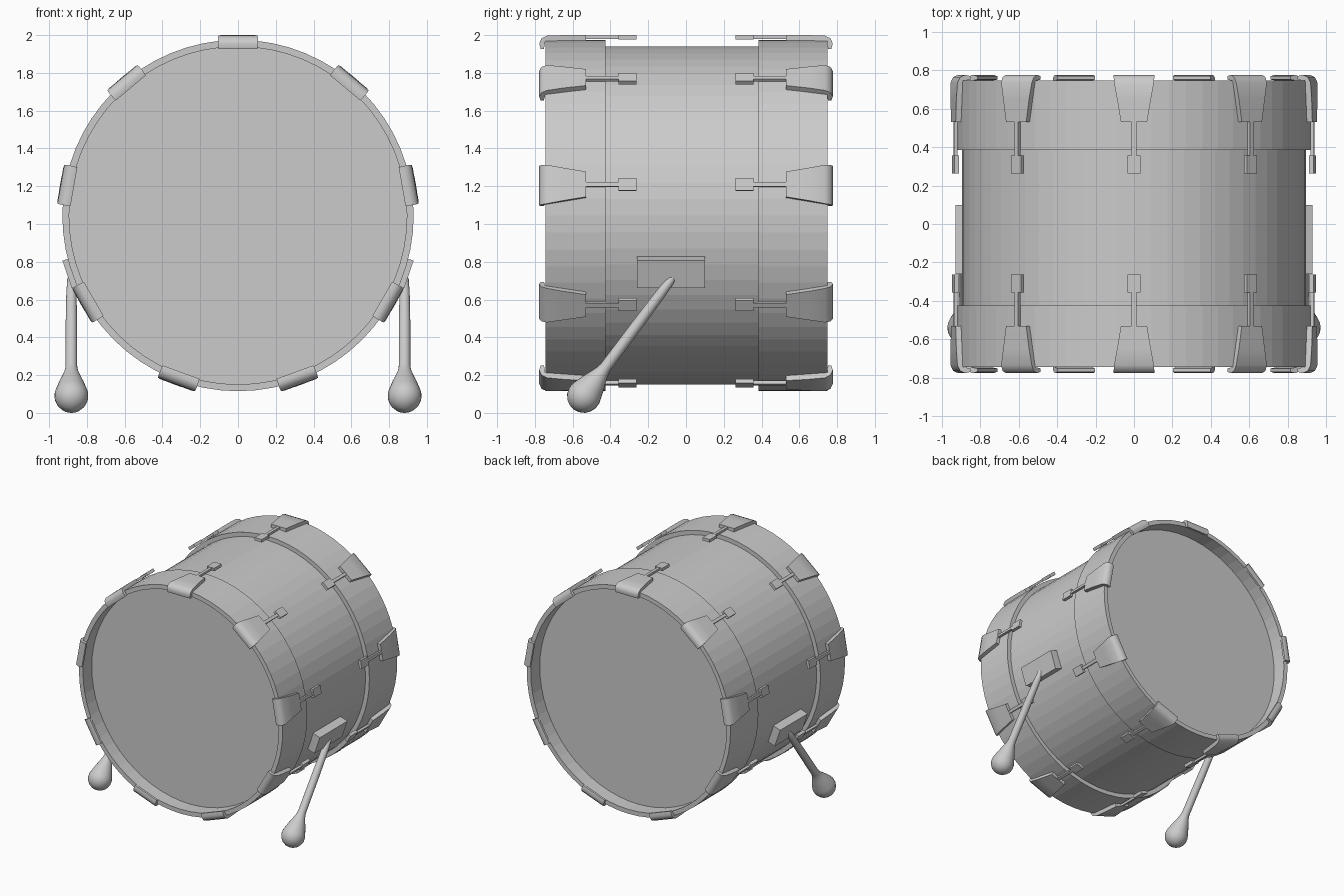
import bpy, bmesh, math
from mathutils import Matrix, Vector

if "Cube" in bpy.data.objects:
    bpy.data.objects.remove(bpy.data.objects["Cube"])

CZ = 1.045      # height of the drum axis
SIDES = 64


def add(name, bm, smooth=False, matrix=None):
    bmesh.ops.recalc_face_normals(bm, faces=bm.faces)
    me = bpy.data.meshes.new(name)
    bm.to_mesh(me)
    bm.free()
    ob = bpy.data.objects.new(name, me)
    bpy.context.collection.objects.link(ob)
    if matrix is not None:
        ob.matrix_world = matrix
    if smooth:
        bpy.ops.object.select_all(action='DESELECT')
        ob.select_set(True)
        bpy.context.view_layer.objects.active = ob
        bpy.ops.object.shade_smooth_by_angle(angle=math.radians(50))
    return ob


def lathe(profile, n, closed=False):
    """Turn (radius, height) points around z; open ends are capped."""
    bm = bmesh.new()
    rings = [[bm.verts.new((r * math.cos(a), r * math.sin(a), h))
              for a in (2 * math.pi * i / n for i in range(n))] for r, h in profile]
    pairs = list(zip(rings, rings[1:]))
    if closed:
        pairs.append((rings[-1], rings[0]))
    for a, b in pairs:
        for i in range(n):
            j = (i + 1) % n
            bm.faces.new((a[i], a[j], b[j], b[i]))
    if not closed:
        bm.faces.new(rings[0])
        bm.faces.new(rings[-1])
    return bm


def box(bm, centre, size):
    m = Matrix.Translation(centre) @ Matrix.Diagonal((*size, 1))
    bmesh.ops.create_cube(bm, size=1, matrix=m)


# Shell with recessed heads, and the two hoops (z of the lathe becomes -y)
axis = Matrix.Translation((0, 0, CZ)) @ Matrix.Rotation(math.pi / 2, 4, 'X')
add("shell", lathe([(0.895, -0.63), (0.895, 0.63)], SIDES), matrix=axis)
for name, y0, y1 in (("front_hoop", -0.745, -0.425), ("back_hoop", 0.385, 0.748)):
    add(name, lathe([(0.93, -y0), (0.93, -y1), (0.894, -y1), (0.894, -y0)], SIDES, True),
        matrix=axis)

# Claw side profile: (distance from middle, radius, half width)
CLAW = [(0.53, 0.955, 0.068), (0.65, 0.955, 0.088), (0.735, 0.952, 0.104),
        (0.765, 0.938, 0.106), (0.777, 0.91, 0.106), (0.77, 0.882, 0.104),
        (0.752, 0.882, 0.104), (0.745, 0.922, 0.104), (0.65, 0.922, 0.088),
        (0.53, 0.922, 0.068)]


def claw(s):
    bm = bmesh.new()
    left = [bm.verts.new((-w, s * y, r)) for y, r, w in CLAW]
    right = [bm.verts.new((w, s * y, r)) for y, r, w in CLAW]
    n = len(CLAW)
    for i in range(n):
        j = (i + 1) % n
        bm.faces.new((left[i], left[j], right[j], right[i]))
    # side walls as quads between outer and inner line
    for side in (left, right):
        for i in range(n // 2 - 1):
            bm.faces.new((side[i], side[i + 1], side[n - 2 - i], side[n - 1 - i]))
    return bm


def tension_rod(s):
    bm = bmesh.new()
    box(bm, (0, s * 0.44, 0.944), (0.024, 0.2, 0.018))
    box(bm, (0, s * 0.31, 0.944), (0.066, 0.095, 0.024))
    return bm


# Nine claws and tension rods around each hoop
for side, s in (("front", -1), ("back", 1)):
    for k in range(9):
        m = Matrix.Translation((0, 0, CZ)) @ Matrix.Rotation(math.radians(40 * k), 4, 'Y')
        add(f"{side}_claw_{k}", claw(s), True, m)
        add(f"{side}_tension_rod_{k}", tension_rod(s), False, m)

# Leg brackets and spur legs with teardrop feet
LEG = [(0.09 * math.sin(a), -0.09 * math.cos(a))
       for a in (math.radians(d) for d in (2, 20, 40, 60, 80, 100, 115))]
LEG += [(0.066, 0.085), (0.05, 0.125), (0.037, 0.16), (0.031, 0.19),
        (0.03, 0.5), (0.027, 0.68), (0.022, 0.77), (0.01, 0.8)]
for side, s in (("right", 1), ("left", -1)):
    bm = bmesh.new()
    box(bm, (0.922, -0.08, 0), (0.07, 0.36, 0.153))
    for v in bm.verts:
        v.co = Matrix.Rotation(math.radians(19), 3, 'Y') @ v.co
        v.co.x *= s
    add(f"{side}_leg_bracket", bm, matrix=Matrix.Translation((0, 0, CZ)))
    turn = Vector((0, 0.6, 0.8)).to_track_quat('Z', 'Y').to_matrix().to_4x4()
    add(f"{side}_leg", lathe(LEG, 24), True,
        Matrix.Translation((s * 0.882, -0.54, 0.09)) @ turn)
